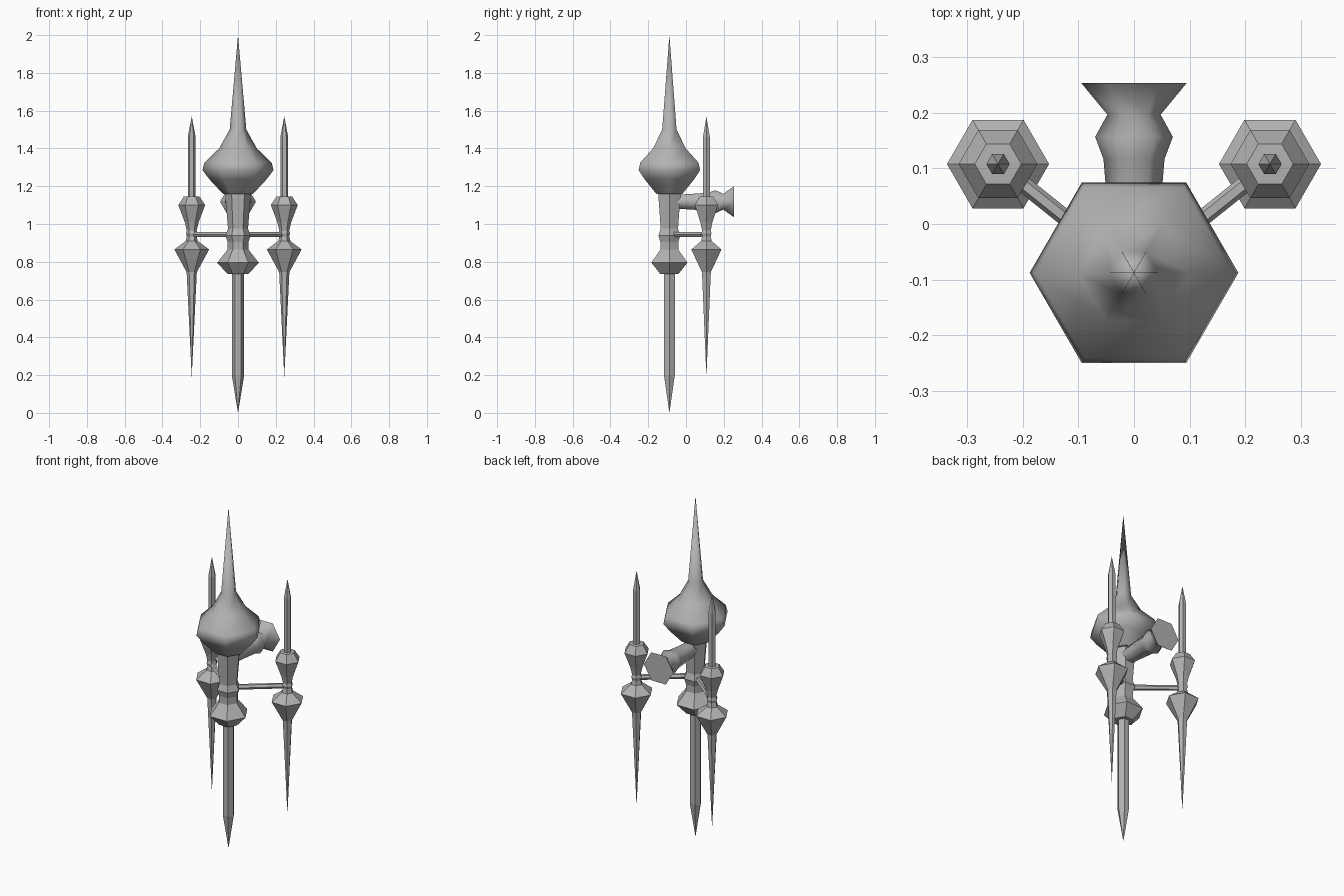
import bpy, bmesh, math
from mathutils import Vector

if "Cube" in bpy.data.objects:
    bpy.data.objects.remove(bpy.data.objects["Cube"])

grey = bpy.data.materials.new("stone grey")
grey.diffuse_color = (0.45, 0.45, 0.45, 1)
grey.use_nodes = True
grey.node_tree.nodes["Principled BSDF"].inputs["Base Color"].default_value = grey.diffuse_color


def lathe(name, profile, origin, axis="z", smooth=False, sides=6):
    """Six-sided turned part from (position along axis, corner radius) pairs."""
    bm = bmesh.new()
    rings = []
    for h, r in profile:
        ring = []
        for i in range(1 if r == 0 else sides):
            a = 2 * math.pi * i / sides
            c, s = r * math.cos(a), r * math.sin(a)
            p = Vector((c, s, h)) if axis == "z" else Vector((c, h, s))
            ring.append(bm.verts.new(p + Vector(origin)))
        rings.append(ring)
    for a, b in zip(rings, rings[1:]):
        for i in range(sides):
            j = (i + 1) % sides
            if len(a) == 1:
                bm.faces.new((a[0], b[j], b[i]))
            elif len(b) == 1:
                bm.faces.new((a[i], a[j], b[0]))
            else:
                bm.faces.new((a[i], a[j], b[j], b[i]))
    for ring in (rings[0], rings[-1]):
        if len(ring) > 1:
            bm.faces.new(ring)
    bmesh.ops.recalc_face_normals(bm, faces=bm.faces)
    for f in bm.faces:
        f.smooth = smooth and len(f.verts) < sides
    me = bpy.data.meshes.new(name)
    bm.to_mesh(me)
    bm.free()
    me.materials.append(grey)
    ob = bpy.data.objects.new(name, me)
    bpy.context.collection.objects.link(ob)
    return ob


def bar(name, a, b, r):
    """Thin six-sided rod between two points."""
    a, b = Vector(a), Vector(b)
    ob = lathe(name, [(0, r), ((b - a).length, r)], (0, 0, 0))
    ob.location = a
    ob.rotation_euler = (b - a).to_track_quat("Z", "Y").to_euler()


Y = -0.088  # main axis

# smooth bulb with long spire
lathe("bulb_spire", [(1.16, 0.08), (1.235, 0.15), (1.285, 0.188), (1.325, 0.178),
                     (1.40, 0.10), (1.50, 0.044), (2.0, 0)], (0, Y, 0), smooth=True)

# central column with collar and lower knob
lathe("column", [(0.735, 0.055), (0.795, 0.11), (0.865, 0.055), (0.905, 0.055),
                 (0.94, 0.067), (0.975, 0.053), (1.17, 0.069)], (0, Y, 0))

# lower blade
lathe("lower_shaft", [(0, 0), (0.2, 0.033), (0.74, 0.033)], (0, Y, 0))

# flared horn at the back
lathe("horn", [(-0.07, 0.042), (0.02, 0.047), (0.117, 0.055), (0.157, 0.07),
               (0.197, 0.048), (0.254, 0.095)], (0, 0, 1.118), axis="y", smooth=True)

# two side spires and their bars
for side, s in (("left", -1), ("right", 1)):
    pos = (s * 0.245, 0.108, 0)
    lathe(side + "_spire", [(0.19, 0), (0.745, 0.027), (0.865, 0.092), (0.91, 0.032),
                            (0.935, 0.026), (0.95, 0.031), (0.965, 0.026), (1.01, 0.037),
                            (1.10, 0.071), (1.145, 0.042), (1.146, 0.021),
                            (1.46, 0.021), (1.57, 0)], pos)
    bar(side + "_bar", (0, Y, 0.945), (pos[0], pos[1], 0.945), 0.015)
